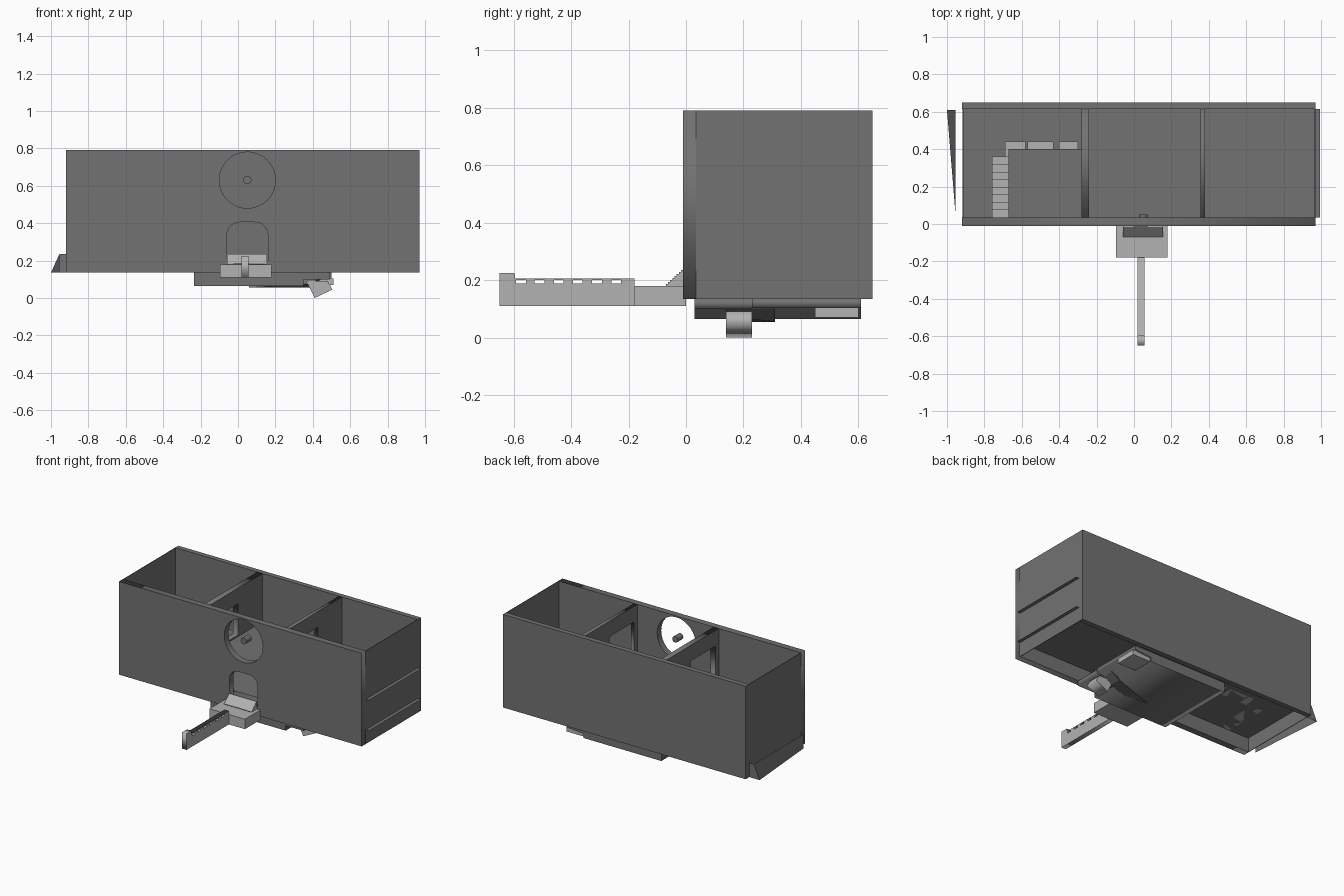
import bpy, math
from mathutils import Matrix

if "Cube" in bpy.data.objects:
    bpy.data.objects.remove(bpy.data.objects["Cube"])

dark = bpy.data.materials.new("dark_grey")
dark.diffuse_color = (0.17, 0.17, 0.17, 1)
dark.use_nodes = True
dark.node_tree.nodes["Principled BSDF"].inputs["Base Color"].default_value = dark.diffuse_color
light = bpy.data.materials.new("light_grey")
light.diffuse_color = (0.45, 0.45, 0.45, 1)
light.use_nodes = True
light.node_tree.nodes["Principled BSDF"].inputs["Base Color"].default_value = light.diffuse_color


def mesh(name, verts, faces, mat=dark):
    me = bpy.data.meshes.new(name)
    me.from_pydata(verts, [], faces)
    me.materials.append(mat)
    ob = bpy.data.objects.new(name, me)
    bpy.context.collection.objects.link(ob)
    return ob


def box(name, x0, x1, y0, y1, z0, z1, mat=dark):
    v = [(x, y, z) for x in (x0, x1) for y in (y0, y1) for z in (z0, z1)]
    f = [(0, 1, 3, 2), (4, 6, 7, 5), (0, 4, 5, 1), (2, 3, 7, 6), (0, 2, 6, 4), (1, 5, 7, 3)]
    return mesh(name, v, f, mat)


def rect(a0, a1, b0, b1):
    return [(a0, b0), (a1, b0), (a1, b1), (a0, b1)]


def panel(name, loops, axis, lo, hi, mat=dark):
    """Filled outline (first loop) with holes, extruded along x or y from lo to hi."""
    cu = bpy.data.curves.new(name, 'CURVE')
    cu.dimensions, cu.fill_mode, cu.extrude = '2D', 'BOTH', (hi - lo) / 2
    for loop in loops:
        s = cu.splines.new('POLY')
        s.points.add(len(loop) - 1)
        for p, (a, b) in zip(s.points, loop):
            p.co = (a, b, 0, 1)
        s.use_cyclic_u = True
    ob = bpy.data.objects.new(name, cu)
    bpy.context.collection.objects.link(ob)
    bpy.ops.object.select_all(action='DESELECT')
    ob.select_set(True)
    bpy.context.view_layer.objects.active = ob
    bpy.ops.object.convert(target='MESH')
    ob = bpy.context.object
    mid = (lo + hi) / 2
    if axis == 'x':   # profile is (y, z)
        m = Matrix(((0, 0, 1, mid), (1, 0, 0, 0), (0, 1, 0, 0), (0, 0, 0, 1)))
    else:             # profile is (x, z)
        m = Matrix(((1, 0, 0, 0), (0, 0, -1, mid), (0, 1, 0, 0), (0, 0, 0, 1)))
    ob.data.transform(m)
    ob.data.materials.clear()
    ob.data.materials.append(mat)
    return ob


def arc(cx, cz, r, a0, a1, n):
    return [(cx + r * math.cos(a0 + (a1 - a0) * i / n), cz + r * math.sin(a0 + (a1 - a0) * i / n))
            for i in range(n + 1)]


# front wall with round window and arched door
window = arc(0.05, 0.63, 0.15, 0, math.tau, 48)[:-1]
door = [(-0.06, 0.2), (0.16, 0.2)] + arc(0.09, 0.335, 0.07, 0, math.pi / 2, 8) + \
    arc(0.01, 0.335, 0.07, math.pi / 2, math.pi, 8)
panel("front_wall", [rect(-0.92, 0.97, 0.135, 0.79), window, door], 'y', -0.01, 0.035)
box("back_wall", -0.92, 0.97, 0.615, 0.65, 0.135, 0.79)

# hub in the round window
panel("window_hub", [arc(0.05, 0.63, 0.022, 0, math.tau, 24)[:-1]], 'y', -0.01, 0.05)

# thin end walls
for name, x in (("left_wall", -0.918), ("right_wall", 0.968)):
    box(name, x - 0.002, x + 0.002, 0.03, 0.62, 0.135, 0.79)
    if name == "left_wall":
        continue

# dividers with doorways
for i, (x0, x1) in enumerate(((-0.28, -0.24), (0.355, 0.38))):
    panel(f"divider_{i}", [rect(0.035, 0.615, 0.235, 0.79), rect(0.07, 0.345, 0.46, 0.68)],
          'x', x0, x1)

# floor sheets, projecting through the right wall
mesh("lower_floor", [(x, y, 0.235) for x, y in rect(-0.915, 0.995, 0.035, 0.615)], [(0, 1, 2, 3)])
mesh("upper_floor", [(x, y, 0.45) for x, y in
     [(-0.67, 0.035), (0.995, 0.035), (0.995, 0.615), (-0.28, 0.615), (-0.28, 0.4), (-0.67, 0.4)]],
     [(0, 1, 2, 3, 4, 5)])

# indoor stairs: one flight along the floor edge, one turning to the front
for i, (x0, x1) in enumerate(((-0.4, -0.3), (-0.57, -0.43), (-0.69, -0.58))):
    box(f"landing_step_{i}", x0, x1, 0.35, 0.44, 0.235, 0.26 + 0.03 * i, light)
for i in range(8):
    y = 0.36 - 0.0405 * i
    box(f"stair_{i}", -0.76, -0.67, y - 0.0405, y, 0.235, 0.34 + 0.0145 * i, light)

# porch and entrance steps
box("porch", -0.095, 0.18, -0.18, 0.0, 0.11, 0.18, light)
steps = [(-0.01, 0.18), (-0.07, 0.18)]
for i in range(8):
    steps += [(-0.07 + 0.0075 * i, 0.18 + 0.0068 * (i + 1)),
              (-0.07 + 0.0075 * (i + 1), 0.18 + 0.0068 * (i + 1))]
panel("entrance_steps", [steps], 'x', -0.06, 0.155, light)

# pier with slots and a raised end post
pier = [(-0.65, 0.11), (-0.18, 0.11), (-0.18, 0.205), (-0.595, 0.205), (-0.597, 0.225), (-0.65, 0.225)]
slots = [rect(y - 0.017, y + 0.017, 0.188, 0.2) for y in (-0.575, -0.51, -0.443, -0.377, -0.31, -0.243)]
panel("pier", [pier] + slots, 'x', 0.02, 0.055, light)

# basement under the middle
panel("basement", [[(-0.235, 0.065), (0.37, 0.065), (0.37, 0.095), (0.5, 0.105), (0.5, 0.135),
                    (-0.235, 0.135)]], 'y', 0.23, 0.61)
panel("basement_front", [[(-0.235, 0.065), (0.35, 0.065), (0.35, 0.1), (0.49, 0.1), (0.49, 0.135),
                          (-0.235, 0.135)]], 'y', 0.03, 0.23)
box("basement_vent", 0.32, 0.51, 0.45, 0.6, 0.07, 0.105, light)

# chute and its tilted end block
mesh("chute", [(0.06, 0.2, 0.055), (0.38, 0.14, 0.075), (0.38, 0.31, 0.055), (0.49, 0.14, 0.13),
               (0.49, 0.31, 0.13), (0.06, 0.2, 0.07)],
     [(0, 1, 2), (1, 3, 4, 2), (0, 5, 3, 1), (0, 2, 4, 5), (5, 4, 3)])
panel("chute_block", [[(0.41, 0.0), (0.505, 0.045), (0.48, 0.09), (0.365, 0.09)]],
      'y', 0.14, 0.23, light)

# slanted skirt outside the left wall
mesh("left_skirt", [(-1.0, 0.61, 0.135), (-0.955, 0.61, 0.235), (-0.955, 0.06, 0.235),
                    (-0.955, 0.06, 0.135), (-0.92, 0.61, 0.135), (-0.92, 0.61, 0.235)],
     [(0, 3, 2, 1), (0, 1, 5, 4)])
